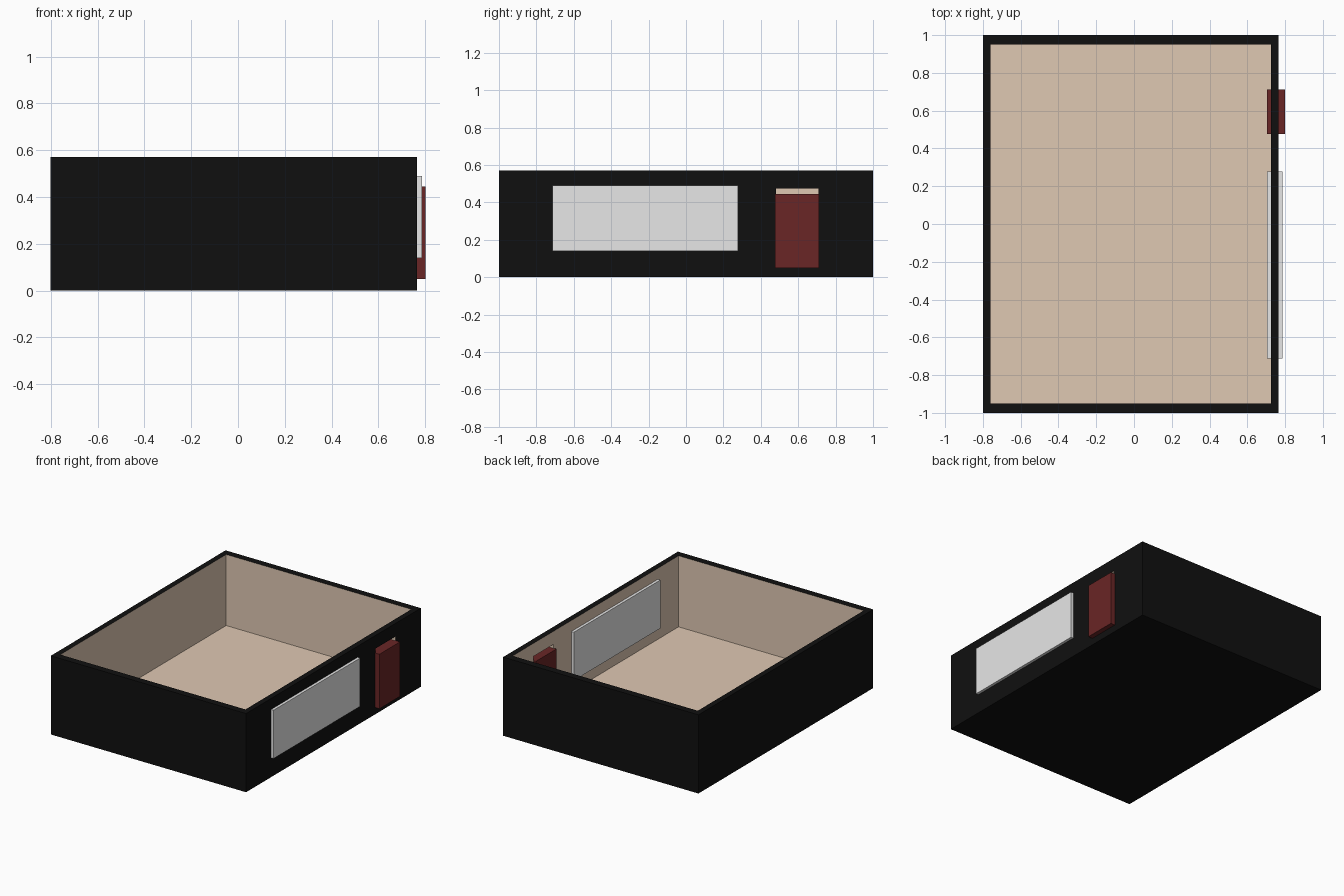
import bpy, bmesh
from mathutils import Vector

if "Cube" in bpy.data.objects:
    bpy.data.objects.remove(bpy.data.objects["Cube"])


def material(name, rgb):
    m = bpy.data.materials.new(name)
    m.diffuse_color = (*rgb, 1)
    m.use_nodes = True
    m.node_tree.nodes["Principled BSDF"].inputs["Base Color"].default_value = m.diffuse_color
    return m


BLACK = material("black outside", (0.005, 0.005, 0.005))
TAN = material("tan inside", (0.74, 0.58, 0.45))
RED = material("dark red", (0.144, 0.019, 0.019))
WHITE = material("pale grey", (0.8, 0.8, 0.8))


def make_object(name, bm, mats):
    bmesh.ops.recalc_face_normals(bm, faces=bm.faces)
    me = bpy.data.meshes.new(name)
    bm.to_mesh(me)
    bm.free()
    for m in mats:
        me.materials.append(m)
    ob = bpy.data.objects.new(name, me)
    bpy.context.collection.objects.link(ob)
    return ob


def box_bm(lo, hi):
    bm = bmesh.new()
    bmesh.ops.create_cube(bm, size=1)
    for v in bm.verts:
        v.co = Vector([h if c > 0 else l for c, l, h in zip(v.co, lo, hi)])
    return bm


# Room shell: open box with black outside and rim, tan inside
FLOOR = 0.055
IN_LO, IN_HI = (-0.76, -0.95), (0.725, 0.95)
bm = box_bm((-0.8, -1, 0), (0.765, 1, 0.57))
top = max(bm.faces, key=lambda f: f.calc_center_median().z)
bmesh.ops.inset_individual(bm, faces=[top], thickness=0.04)
for v in top.verts:
    v.co.x = IN_HI[0] if v.co.x > 0 else IN_LO[0]
    v.co.y = IN_HI[1] if v.co.y > 0 else IN_LO[1]
pit = bmesh.ops.extrude_discrete_faces(bm, faces=[top])["faces"][0]
for v in pit.verts:
    v.co.z = FLOOR
for f in bm.faces:
    c = f.calc_center_median()
    inside = IN_LO[0] - 1e-3 < c.x < IN_HI[0] + 1e-3 and abs(c.y) < 0.951
    f.material_index = int(inside and FLOOR - 1e-3 < c.z < 0.56)
shell = make_object("room_shell", bm, [BLACK, TAN])

# Doorway cut through the right wall, tan reveals
bm = box_bm((0.66, 0.48, 0.06), (0.85, 0.708, 0.475))
for f in bm.faces:
    f.material_index = 1
cutter = make_object("doorway_cutter", bm, [BLACK, TAN])
cutter.hide_render = True
cutter.display_type = 'WIRE'
mod = shell.modifiers.new("doorway", 'BOOLEAN')
mod.operation = 'DIFFERENCE'
mod.solver = 'EXACT'
mod.object = cutter

# Door and window slabs standing proud of both wall faces
make_object("door", box_bm((0.705, 0.476, 0.05), (0.8, 0.712, 0.445)), [RED])
make_object("window_pane", box_bm((0.705, -0.713, 0.14), (0.785, 0.278, 0.49)), [WHITE])
